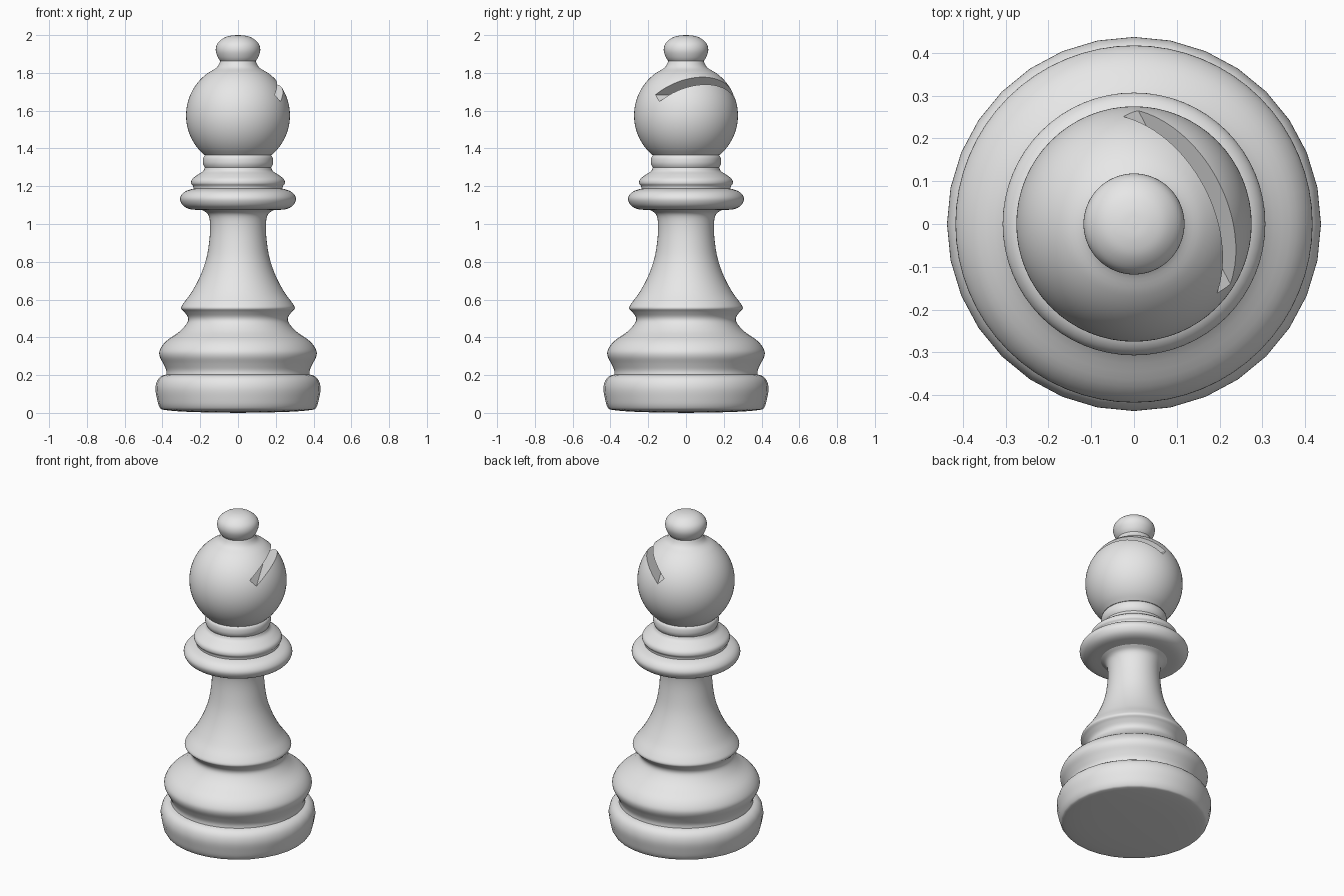
import bpy, bmesh, math
from mathutils import Vector, Matrix

old = bpy.data.objects.get("Cube")
if old:
    bpy.data.objects.remove(old, do_unlink=True)

grey = bpy.data.materials.new("light_grey")
grey.use_nodes = True
grey.diffuse_color = (0.8, 0.8, 0.8, 1)
grey.node_tree.nodes["Principled BSDF"].inputs["Base Color"].default_value = (0.8, 0.8, 0.8, 1)


def smooth_curve(pts, steps=4):
    """Catmull-Rom curve through (radius, height) points."""
    p = [Vector(q) for q in pts]
    p = [2 * p[0] - p[1]] + p + [2 * p[-1] - p[-2]]
    out = []
    for a, b, c, d in zip(p, p[1:], p[2:], p[3:]):
        for i in range(steps):
            t = i / steps
            out.append(0.5 * (2 * b + (c - a) * t + (2 * a - 5 * b + 4 * c - d) * t * t
                              + (3 * b - a - 3 * c + d) * t ** 3))
    return out + [p[-2]]


def finish(obj):
    bpy.ops.object.select_all(action="DESELECT")
    obj.select_set(True)
    bpy.context.view_layer.objects.active = obj
    bpy.ops.object.shade_smooth_by_angle(angle=math.radians(40))


def turned_part(name, pts, sides=64):
    """Closed lathe solid from a smooth outline."""
    curve = smooth_curve(pts)
    outline = [Vector((0, curve[0].y))] + curve + [Vector((0, curve[-1].y))]
    bm = bmesh.new()
    verts = [bm.verts.new((max(p.x, 0), 0, p.y)) for p in outline]
    edges = [bm.edges.new(pair) for pair in zip(verts, verts[1:])]
    bmesh.ops.spin(bm, geom=verts + edges, axis=(0, 0, 1), cent=(0, 0, 0),
                   angle=math.tau, steps=sides, use_merge=False)
    bmesh.ops.remove_doubles(bm, verts=bm.verts, dist=0.0002)
    bmesh.ops.recalc_face_normals(bm, faces=bm.faces)
    mesh = bpy.data.meshes.new(name)
    bm.to_mesh(mesh)
    bm.free()
    mesh.materials.append(grey)
    obj = bpy.data.objects.new(name, mesh)
    bpy.context.collection.objects.link(obj)
    finish(obj)
    return obj


# Foot
turned_part("foot", [(0, 0), (0.25, 0.005), (0.385, 0.015), (0.415, 0.03), (0.43, 0.08),
                     (0.437, 0.13), (0.428, 0.17), (0.405, 0.195), (0.37, 0.205)], 32)

# Body: lower bulge, ridge and waisted stem
turned_part("body", [(0.38, 0.195), (0.38, 0.225), (0.395, 0.26), (0.415, 0.3), (0.413, 0.335),
                     (0.38, 0.38), (0.31, 0.43), (0.27, 0.475), (0.265, 0.505), (0.285, 0.535),
                     (0.301, 0.555), (0.285, 0.585), (0.245, 0.64), (0.2, 0.725), (0.167, 0.82),
                     (0.151, 0.92), (0.148, 1.0), (0.158, 1.05), (0.19, 1.075)])

# Collar: wide disc and two stacked rings
turned_part("collar_disc", [(0.18, 1.073), (0.25, 1.078), (0.288, 1.095), (0.306, 1.125),
                            (0.302, 1.15), (0.28, 1.172), (0.24, 1.186), (0.2, 1.19)])
turned_part("collar_ring", [(0.235, 1.18), (0.238, 1.2), (0.248, 1.215), (0.243, 1.237),
                            (0.215, 1.26), (0.185, 1.28), (0.175, 1.3)])
turned_part("neck_ring", [(0.17, 1.29), (0.182, 1.31), (0.186, 1.33), (0.182, 1.355),
                          (0.165, 1.372)])

# Head: ball with a slanted slot
RADIUS, CENTRE = 0.275, 1.575
arc = []
for i in range(13):
    a = math.radians(-50 + i * 9.5)
    arc.append((RADIUS * math.cos(a), CENTRE + RADIUS * math.sin(a)))
head = turned_part("head", arc + [(0.104, 1.84), (0.094, 1.862)])

heading, tilt = math.radians(28), math.radians(46)
bm = bmesh.new()
bmesh.ops.create_cube(bm, size=1)
bmesh.ops.scale(bm, verts=bm.verts, vec=(0.3, 0.8, 0.052))
bmesh.ops.translate(bm, verts=bm.verts, vec=(0.295, 0, -0.019))
mesh = bpy.data.meshes.new("slot_cutter")
bm.to_mesh(mesh)
bm.free()
mesh.materials.append(grey)
cutter = bpy.data.objects.new("slot_cutter", mesh)
bpy.context.collection.objects.link(cutter)
cutter.matrix_world = (Matrix.Translation((0, 0, CENTRE)) @ Matrix.Rotation(heading, 4, "Z")
                       @ Matrix.Rotation(-tilt, 4, "Y"))
cutter.hide_render = True
bpy.context.view_layer.update()

slot = head.modifiers.new("slot", "BOOLEAN")
slot.operation = "DIFFERENCE"
slot.solver = "EXACT"
slot.object = cutter
bpy.context.view_layer.objects.active = head
bpy.ops.object.modifier_apply(modifier=slot.name)
bpy.data.objects.remove(cutter, do_unlink=True)
finish(head)

# Finial
turned_part("finial", [(0.09, 1.858), (0.107, 1.883), (0.118, 1.92), (0.109, 1.955),
                       (0.077, 1.984), (0.038, 1.997), (0, 2.0)])
